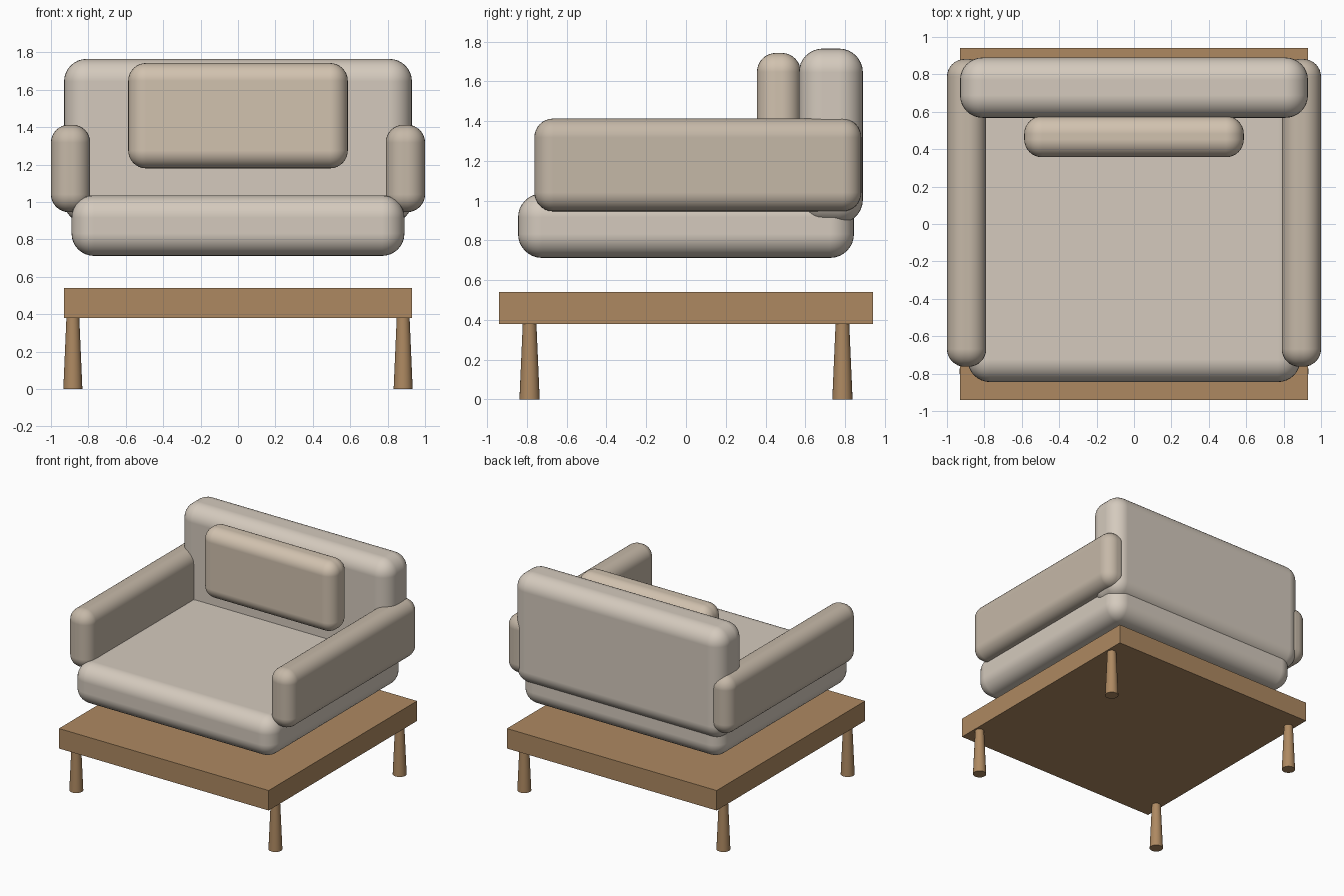
import bpy
import math

if "Cube" in bpy.data.objects:
    bpy.data.objects.remove(bpy.data.objects["Cube"])


def material(name, rgb):
    m = bpy.data.materials.new(name)
    m.diffuse_color = (*rgb, 1)
    m.use_nodes = True
    m.node_tree.nodes["Principled BSDF"].inputs["Base Color"].default_value = m.diffuse_color
    return m


FABRIC = material("light_fabric", (0.66, 0.59, 0.51))
ARM_FABRIC = material("arm_fabric", (0.56, 0.48, 0.39))
PILLOW_FABRIC = material("pillow_fabric", (0.64, 0.54, 0.43))
WOOD = material("wood", (0.42, 0.25, 0.12))


def box(name, x, y, z, mat, radius=0):
    """Box from (min, max) ranges, with rounded edges if radius is given."""
    bpy.ops.mesh.primitive_cube_add(
        size=1, location=[(a + b) / 2 for a, b in (x, y, z)])
    ob = bpy.context.object
    ob.name = name
    ob.scale = [b - a for a, b in (x, y, z)]
    bpy.ops.object.transform_apply(location=False, rotation=False, scale=True)
    ob.data.materials.append(mat)
    if radius:
        bpy.ops.object.shade_smooth()
        bevel = ob.modifiers.new("soft_edges", 'BEVEL')
        bevel.width = radius
        bevel.segments = 8
        bevel.limit_method = 'NONE'
        bevel.harden_normals = True
    return ob


# Wooden platform
box("base_platform", (-0.93, 0.93), (-0.94, 0.94), (0.38, 0.54), WOOD)

# Upholstery
box("seat", (-0.89, 0.89), (-0.845, 0.845), (0.712, 1.036), FABRIC, 0.12)
box("backrest", (-0.93, 0.93), (0.568, 0.89), (0.885, 1.765), FABRIC, 0.12)
box("back_pillow", (-0.587, 0.587), (0.357, 0.577), (1.18, 1.743),
    PILLOW_FABRIC, 0.095)

# Arms and tapered legs on both sides
for side, sx in (("left", -1), ("right", 1)):
    box(side + "_arm", sorted((sx * 0.79, sx * 1.0)), (-0.763, 0.882),
        (0.946, 1.413), ARM_FABRIC, 0.095)
    for end, sy in (("front", -1), ("back", 1)):
        bpy.ops.mesh.primitive_cone_add(
            vertices=24, radius1=0.051, radius2=0.034, depth=0.39,
            location=(sx * 0.883, sy * 0.787, 0.195))
        leg = bpy.context.object
        leg.name = f"{end}_{side}_leg"
        leg.data.materials.append(WOOD)
        bpy.ops.object.shade_smooth_by_angle(angle=math.radians(35))
